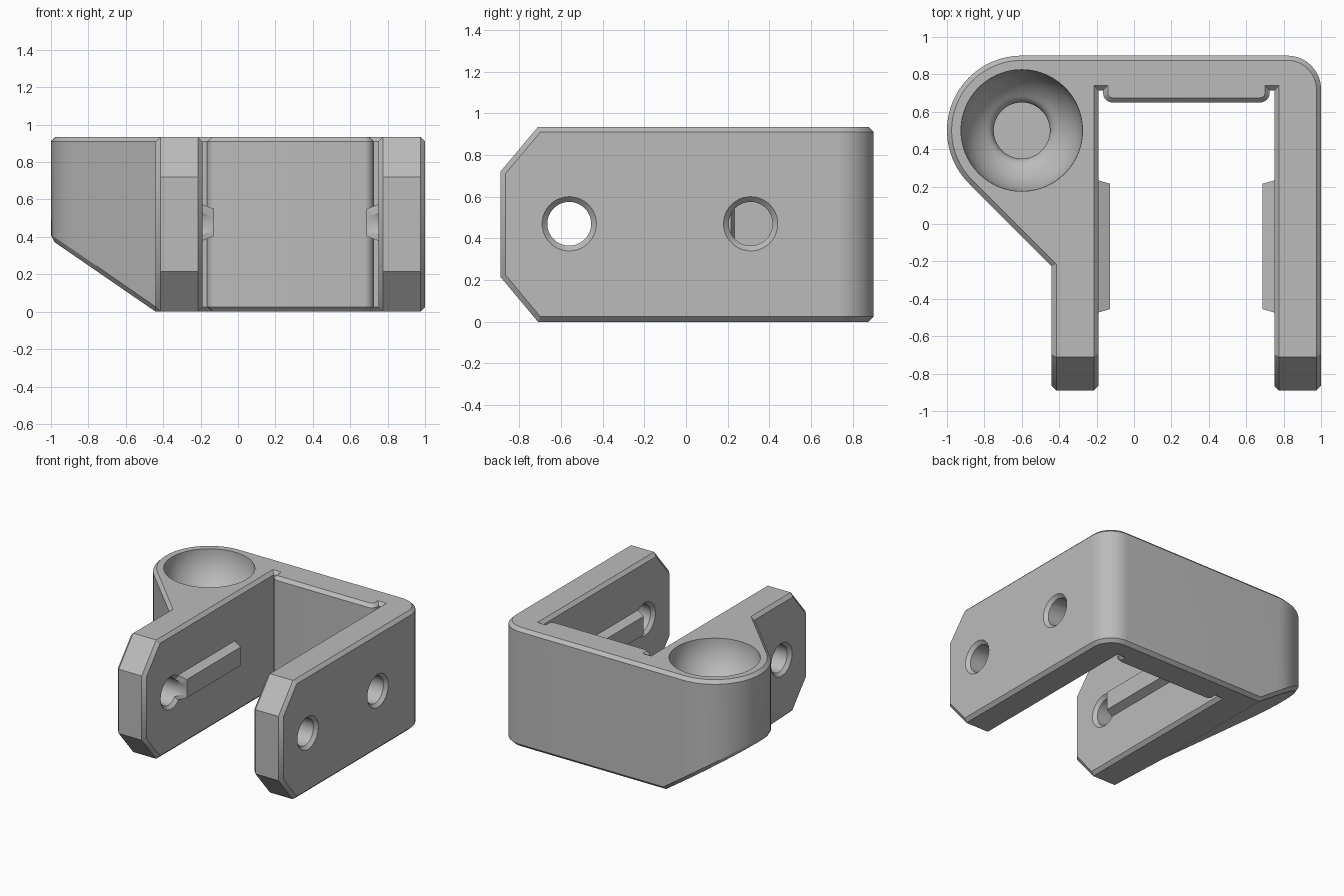
import bpy, bmesh
from math import radians, cos, sin, acos, degrees
from mathutils import Vector, Matrix

if "Cube" in bpy.data.objects:
    bpy.data.objects.remove(bpy.data.objects["Cube"])

HEIGHT, CHAMFER, MID_X, HOLE_Z = 0.935, 0.025, 0.28, 0.47
FRONT_HOLE, REAR_HOLE, HOLE_R = -0.56, 0.31, 0.105

grey = bpy.data.materials.new("plain grey")
grey.use_nodes = True
grey.diffuse_color = (0.5, 0.5, 0.5, 1)
grey.node_tree.nodes["Principled BSDF"].inputs["Base Color"].default_value = (0.5, 0.5, 0.5, 1)


def make_object(name, bm):
    bmesh.ops.recalc_face_normals(bm, faces=bm.faces)
    mesh = bpy.data.meshes.new(name)
    bm.to_mesh(mesh)
    bm.free()
    mesh.materials.append(grey)
    obj = bpy.data.objects.new(name, mesh)
    bpy.context.collection.objects.link(obj)
    return obj


def arc(cx, cy, r, start, end, steps):
    angles = [radians(start + (end - start) * i / steps) for i in range(steps + 1)]
    return [(cx + r * cos(a), cy + r * sin(a)) for a in angles]


def lathe(name, profile, steps=64):
    """Closed solid of (radius, height) rings around z."""
    bm = bmesh.new()
    rings = [[bm.verts.new((x, y, z)) for x, y in arc(0, 0, r, 0, 360, steps)[:-1]]
             for r, z in profile]
    for a, b in zip(rings, rings[1:]):
        for i in range(steps):
            j = (i + 1) % steps
            bm.faces.new((a[i], a[j], b[j], b[i]))
    bm.faces.new(rings[0])
    bm.faces.new(rings[-1])
    return make_object(name, bm)


def hole_cutter(x0, x1, y, flare):
    """Pin hole through a wall from x0 to x1, with countersunk mouths."""
    d = CHAMFER
    wide = HOLE_R + 2 * d if flare else HOLE_R
    cutter = lathe("hole_cutter", [(wide, x0 - d), (HOLE_R, x0 + d),
                                   (HOLE_R, x1 - d), (wide, x1 + d)])
    cutter.data.transform(Matrix.Translation((0, y, HOLE_Z)) @ Matrix.Rotation(radians(90), 4, 'Y'))
    return cutter


def cut(obj, cutter):
    cutter.hide_render = True
    mod = obj.modifiers.new("cut", 'BOOLEAN')
    mod.object, mod.operation, mod.solver = cutter, 'DIFFERENCE', 'EXACT'
    bpy.context.view_layer.objects.active = obj
    bpy.ops.object.modifier_apply(modifier=mod.name)
    bpy.data.objects.remove(cutter)


def finish(obj):
    bpy.ops.object.select_all(action='DESELECT')
    obj.select_set(True)
    bpy.context.view_layer.objects.active = obj
    bpy.ops.object.shade_smooth_by_angle(angle=radians(28))


# Bracket plan: two arms, padded back wall with relief notches, socket boss
pad_left = [(-0.19, -0.89), (-0.19, 0.715), (-0.165, 0.715)] + arc(-0.115, 0.70, 0.05, 180, 270, 8)
pad_right = [(2 * MID_X - x, y) for x, y in reversed(pad_left)]
outline = ([(-0.44, -0.89)] + pad_left + pad_right + [(1, -0.89)]
           + arc(0.82, 0.72, 0.18, 0, 90, 16) + arc(-0.6, 0.5, 0.4, 90, 225, 36)
           + [(-0.44, -0.2257)])
bm = bmesh.new()
base = bm.faces.new([bm.verts.new((x, y, 0)) for x, y in outline])
top = bmesh.ops.extrude_face_region(bm, geom=[base])["geom"]
bmesh.ops.translate(bm, vec=(0, 0, HEIGHT), verts=[v for v in top if isinstance(v, bmesh.types.BMVert)])
bmesh.ops.recalc_face_normals(bm, faces=bm.faces)

# Slanted arm tips and sloped underside of the boss
for point, normal in (((0, -0.89, 0.72), (0, -0.215, 0.18)),
                      ((0, -0.89, 0.215), (0, -0.215, -0.18)),
                      ((-0.44, 0, 0), (-0.385, 0, -0.56))):
    bmesh.ops.bisect_plane(bm, geom=bm.verts[:] + bm.edges[:] + bm.faces[:], dist=1e-4,
                           plane_co=point, plane_no=Vector(normal).normalized(), clear_outer=True)
    bmesh.ops.holes_fill(bm, edges=[e for e in bm.edges if e.is_boundary], sides=0)
bmesh.ops.recalc_face_normals(bm, faces=bm.faces)

# Chamfer the sharp outer edges
sharp = [e for e in bm.edges if len(e.link_faces) == 2 and e.is_convex
         and e.calc_face_angle() > radians(52)]
bmesh.ops.bevel(bm, geom=sharp, offset=CHAMFER, offset_type='OFFSET', segments=1,
                affect='EDGES', clamp_overlap=False)
bracket = make_object("bracket", bm)

# Pin holes
cut(bracket, hole_cutter(-0.44, -0.19, FRONT_HOLE, True))
for y in (FRONT_HOLE, REAR_HOLE):
    cut(bracket, hole_cutter(0.75, 1.0, y, True))

# Bowl socket with a round pit
steep = degrees(acos(0.18 / 0.325))
bowl = [(0.325, HEIGHT + 0.05)] + arc(0, HEIGHT, 0.325, 0, -steep, 16)
bowl += [(0.165, 0.652), (0.155, 0.635), (0.15, 0.61), (0.15, 0.42)]
socket = lathe("socket_cutter", bowl, 96)
socket.data.transform(Matrix.Translation((-0.6, 0.5, 0)))
cut(bracket, socket)
finish(bracket)


# Tapered guide ribs inside the arms, scooped around the pin holes
def guide_rib(name, wall, side, holes):
    bm = bmesh.new()
    bmesh.ops.create_cube(bm, size=1)
    for v in bm.verts:
        tip = v.co.x > 0
        v.co = (wall + side * (0.063 if tip else -0.025),
                -0.12 + v.co.y * (0.67 if tip else 0.72),
                HOLE_Z + 0.007 + v.co.z * (0.145 if tip else 0.215))
    rib = make_object(name, bm)
    for y in holes:
        cut(rib, hole_cutter(wall - 0.15, wall + 0.15, y, False))
    finish(rib)


guide_rib("left_guide_rib", 0.75, -1, (FRONT_HOLE, REAR_HOLE))
guide_rib("right_guide_rib", -0.19, 1, (FRONT_HOLE,))
